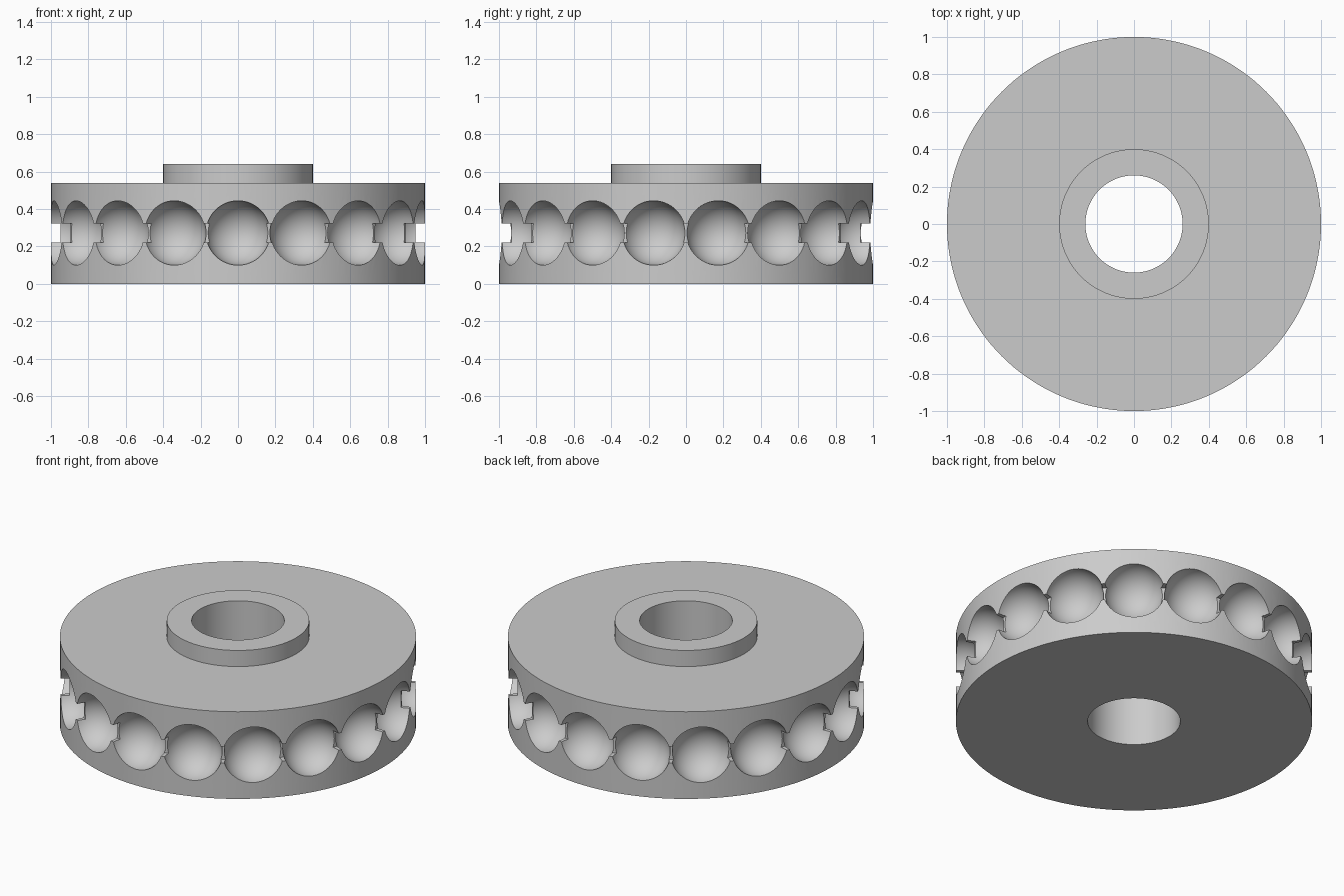
import bpy, bmesh
from math import cos, sin, pi, radians
from mathutils import Matrix

cube = bpy.data.objects.get("Cube")
if cube:
    bpy.data.objects.remove(cube, do_unlink=True)

SEGMENTS = 144
POCKETS = 18
MID_Z = 0.272

grey = bpy.data.materials.new("plain grey")
grey.use_nodes = True
grey.diffuse_color = (0.6, 0.6, 0.6, 1)
grey.node_tree.nodes["Principled BSDF"].inputs["Base Color"].default_value = (0.6, 0.6, 0.6, 1)


def finish(name, bm):
    """Turn a bmesh into a named grey object."""
    bmesh.ops.recalc_face_normals(bm, faces=bm.faces)
    mesh = bpy.data.meshes.new(name)
    bm.to_mesh(mesh)
    bm.free()
    mesh.materials.append(grey)
    obj = bpy.data.objects.new(name, mesh)
    bpy.context.collection.objects.link(obj)
    return obj


def lathe(name, profile):
    """Spin a closed (radius, height) profile round the z axis."""
    bm = bmesh.new()
    rings = []
    for i in range(SEGMENTS):
        a = 2 * pi * i / SEGMENTS
        rings.append([bm.verts.new((r * cos(a), r * sin(a), z)) for r, z in profile])
    n = len(profile)
    for i in range(SEGMENTS):
        here, there = rings[i], rings[(i + 1) % SEGMENTS]
        for j in range(n):
            k = (j + 1) % n
            bm.faces.new((here[j], there[j], there[k], here[k]))
    return finish(name, bm)


# Wheel with bore, raised hub and a shallow square groove in the rim
wheel = lathe("chain_wheel", [
    (0.26, 0), (1, 0),
    (1, MID_Z - 0.052), (0.95, MID_Z - 0.052),
    (0.95, MID_Z + 0.052), (1, MID_Z + 0.052),
    (1, 0.54), (0.4, 0.54), (0.4, 0.64), (0.26, 0.64),
])

# Ring of balls that cuts the pockets
bm = bmesh.new()
for i in range(POCKETS):
    a = radians(-90) + 2 * pi * i / POCKETS
    bmesh.ops.create_uvsphere(
        bm, u_segments=48, v_segments=32, radius=0.172,
        matrix=Matrix.Translation((cos(a), sin(a), MID_Z)))
cutter = finish("pocket_cutter", bm)
cutter.hide_render = True

cut = wheel.modifiers.new("pockets", 'BOOLEAN')
cut.operation = 'DIFFERENCE'
cut.solver = 'EXACT'
cut.object = cutter

# Apply the cut, drop the helper and shade smooth with sharp edges
bpy.ops.object.select_all(action='DESELECT')
bpy.context.view_layer.objects.active = wheel
wheel.select_set(True)
bpy.ops.object.modifier_apply(modifier=cut.name)
bpy.data.objects.remove(cutter, do_unlink=True)
bpy.ops.object.shade_smooth_by_angle(angle=radians(30))
